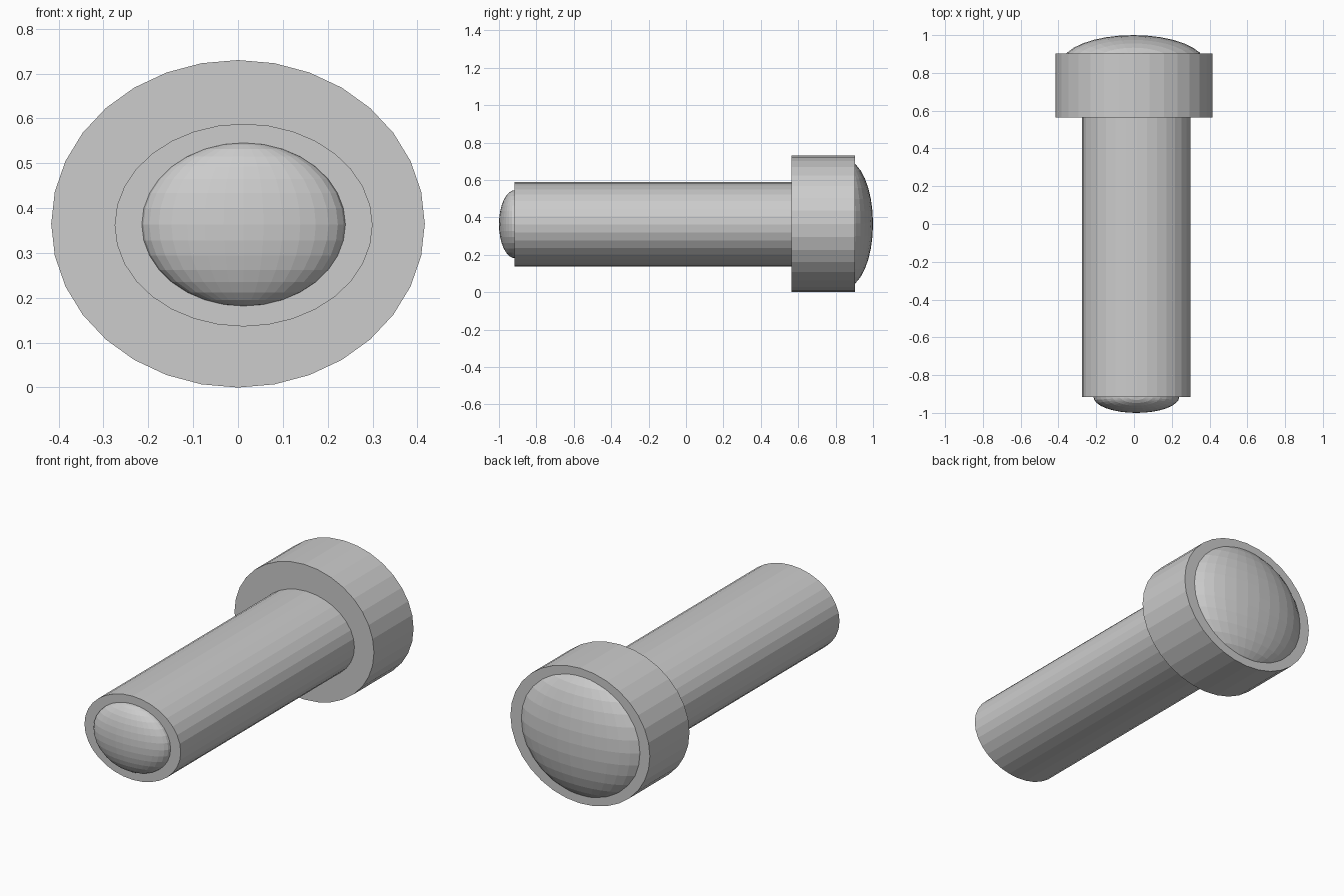
import bpy, math

if "Cube" in bpy.data.objects:
    bpy.data.objects.remove(bpy.data.objects["Cube"])

grey = bpy.data.materials.new("light grey")
grey.diffuse_color = (0.604, 0.604, 0.604, 1)
grey.use_nodes = True
grey.node_tree.nodes["Principled BSDF"].inputs["Base Color"].default_value = grey.diffuse_color


def finish(name):
    ob = bpy.context.object
    ob.name = name
    ob.data.materials.append(grey)
    bpy.ops.object.transform_apply(location=False, rotation=True, scale=True)


def barrel(name, x, z, rx, rz, y0, y1):
    # flat-faced elliptical cylinder lying along y
    bpy.ops.mesh.primitive_cylinder_add(
        vertices=32, radius=1, depth=y1 - y0,
        location=(x, (y0 + y1) / 2, z), rotation=(math.pi / 2, 0, 0))
    bpy.context.object.scale = (rx, rz, 1)
    finish(name)


def dome(name, loc, scale):
    # flattened sphere partly sunk into the end of a barrel
    bpy.ops.mesh.primitive_uv_sphere_add(segments=32, ring_count=16, radius=1, location=loc)
    bpy.context.object.scale = scale
    finish(name)


# Shaft and its rounded tip
barrel("shaft", 0.0125, 0.362, 0.2875, 0.226, -0.917, 0.57)
dome("shaft_tip", (0.0125, -0.915, 0.3635), (0.2275, 0.085, 0.182))

# Wider head and its shallow rounded end
barrel("head", 0, 0.365, 0.4165, 0.365, 0.565, 0.903)
dome("head_cap", (-0.003, 0.85, 0.366), (0.38, 0.15, 0.343))
